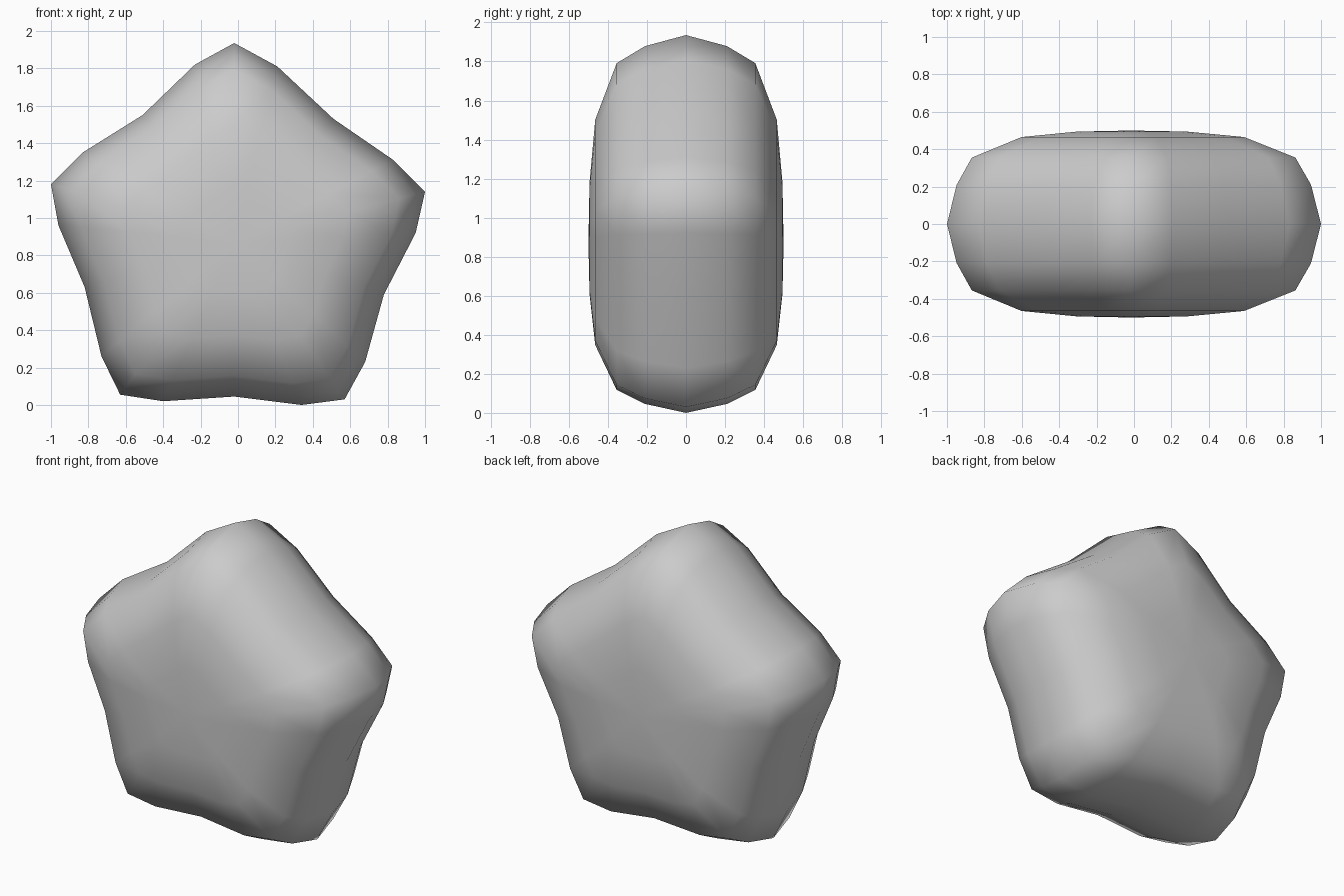
import bpy
import bmesh
from mathutils import Vector

default_cube = bpy.data.objects.get("Cube")
if default_cube:
    bpy.data.objects.remove(default_cube, do_unlink=True)


def make_material(name, colour):
    material = bpy.data.materials.new(name)
    material.use_nodes = True
    material.diffuse_color = colour
    shader = material.node_tree.nodes["Principled BSDF"]
    shader.inputs["Base Color"].default_value = colour
    return material


# Rounded star outline, clockwise from the top point (x, z)
OUTLINE = [
    (-.02, 1.935), (.21, 1.81), (.51, 1.53), (.83, 1.31),
    (1, 1.14), (.95, .92), (.78, .59), (.68, .23),
    (.57, .03), (.34, 0), (-.02, .045), (-.4, .02),
    (-.63, .055), (-.73, .26), (-.82, .63), (-.96, .96),
    (-1, 1.18), (-.83, 1.35), (-.51, 1.55), (-.23, 1.82),
]
CENTRE = Vector((-.015, .87))
HALF_DEPTH = .5

# Puffed cross-section from rim to face: (depth, outline scale, star strength)
HALF_SECTION = [(0, 1, 1), (.21, .947, 1), (.355, .865, 1),
                (.465, .6, .9), (.494, .3, .8)]


def add_ring(bm, depth, scale, star):
    """One loop of the star, fading towards a circle as star falls."""
    offsets = [Vector(point) - CENTRE for point in OUTLINE]
    mean = sum(offset.length for offset in offsets) / len(offsets)
    ring = []
    for offset in offsets:
        radius = (mean + (offset.length - mean) * star) * scale
        x, z = CENTRE + offset.normalized() * radius
        ring.append(bm.verts.new((x, depth, z)))
    return ring


def build_star_cushion():
    bm = bmesh.new()
    # Rings run from the front face over the rim to the back face
    section = [(-d, s, k) for d, s, k in reversed(HALF_SECTION[1:])]
    section += HALF_SECTION
    rings = [add_ring(bm, *row) for row in section]
    count = len(OUTLINE)
    for first, second in zip(rings, rings[1:]):
        for i in range(count):
            j = (i + 1) % count
            bm.faces.new((first[i], first[j], second[j], second[i]))
    # Close both faces around a centre point
    for ring, side in ((rings[0], -1), (rings[-1], 1)):
        hub = bm.verts.new((CENTRE.x, side * HALF_DEPTH, CENTRE.y))
        for i in range(count):
            bm.faces.new((ring[i], ring[(i + 1) % count], hub))
    bmesh.ops.recalc_face_normals(bm, faces=bm.faces[:])
    for face in bm.faces:
        face.smooth = True

    mesh = bpy.data.meshes.new("star_cushion")
    bm.to_mesh(mesh)
    bm.free()
    mesh.materials.append(make_material("light grey", (.6, .6, .6, 1)))
    star = bpy.data.objects.new("star_cushion", mesh)
    bpy.context.collection.objects.link(star)
    return star


build_star_cushion()
